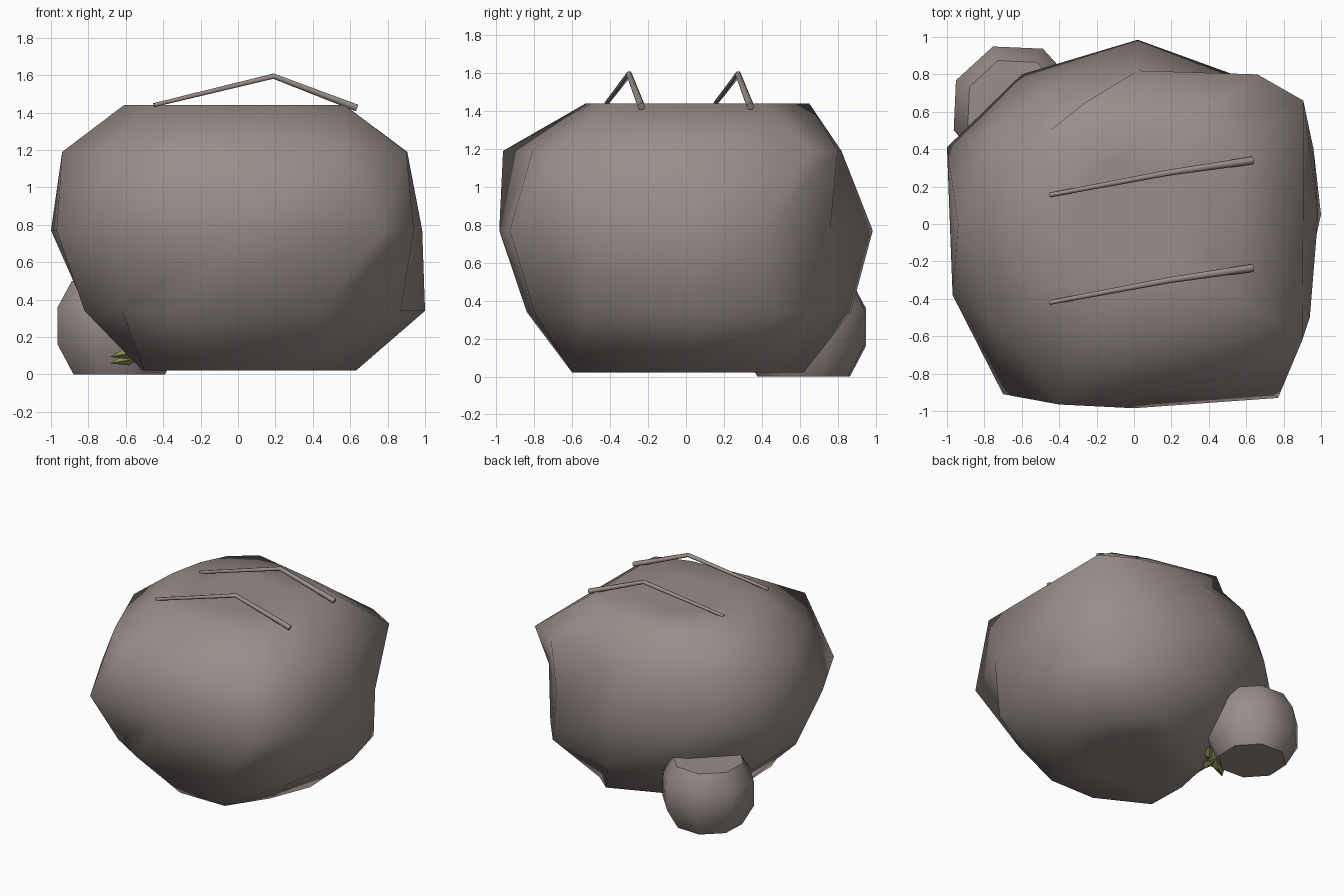
import bpy, bmesh, math, random
from mathutils import Vector, Euler

random.seed(4)
cube = bpy.data.objects.get("Cube")
if cube:
    bpy.data.objects.remove(cube)


def material(name, rgb):
    mat = bpy.data.materials.new(name)
    mat.use_nodes = True
    mat.diffuse_color = (*rgb, 1)
    shader = next(n for n in mat.node_tree.nodes if n.type == 'BSDF_PRINCIPLED')
    shader.inputs["Base Color"].default_value = (*rgb, 1)
    shader.inputs["Roughness"].default_value = 0.9
    return mat


stone = material("warm grey stone", (0.32, 0.268, 0.252))
leaf_green = material("olive green", (0.27, 0.29, 0.1))


def loft(name, rings, mat, smooth_sides=True, smooth_caps=False):
    """Skin a stack of equal-sized rings and cap both ends."""
    bm = bmesh.new()
    loops = [[bm.verts.new(p) for p in ring] for ring in rings]
    count = len(loops[0])
    for low, high in zip(loops, loops[1:]):
        for i in range(count):
            j = (i + 1) % count
            side = bm.faces.new((low[i], low[j], high[j], high[i]))
            side.smooth = smooth_sides
    for end in (loops[0], loops[-1]):
        bm.faces.new(end).smooth = smooth_caps
    bmesh.ops.recalc_face_normals(bm, faces=bm.faces)
    mesh = bpy.data.meshes.new(name)
    bm.to_mesh(mesh)
    bm.free()
    mesh.materials.append(mat)
    obj = bpy.data.objects.new(name, mesh)
    bpy.context.collection.objects.link(obj)


# Boulder: uneven cross-sections by height, each running from the -x side
# round the front, the +x side and the back
sections = {
    .02: [(-.45, .2), (-.51, -.05), (-.5, -.39), (-.1, -.6), (.3, -.6), (.5, -.3),
          (.63, .03), (.55, .33), (.43, .5), (.29, .62), (-.2, .42)],
    .34: [(-.81, .3), (-.82, -.25), (-.62, -.66), (-.32, -.84), (.45, -.8), (.87, -.53),
          (1, .05), (.89, .48), (.7, .72), (.1, .87), (-.45, .64)],
    .77: [(-1, .41), (-.97, -.38), (-.7, -.91), (0, -.985), (.77, -.93), (.94, -.5),
          (.985, .05), (.96, .4), (.64, .76), (.02, .985), (-.6, .8)],
    1.19: [(-.8, .47), (-.94, 0), (-.72, -.56), (-.4, -.965), (.56, -.81), (.9, -.62),
           (.905, .03), (.905, .66), (.66, .8), (.02, .82), (-.47, .72)],
    1.44: [(-.55, .3), (-.61, .02), (-.47, -.33), (-.2, -.53), (.3, -.5), (.57, -.41),
           (.57, 0), (.57, .42), (.3, .53), (-.26, .65), (-.45, .5)]}


def boulder_ring(z, scale=1):
    return [(x * scale, y * scale, z) for x, y in sections[z]]


rings = [boulder_ring(z) for z in sections]
rings = [boulder_ring(.02, .5)] + rings + [boulder_ring(1.44, .5)]
loft("boulder", rings, stone, smooth_caps=True)

# Small stone tucked against the back corner
small_rings = []
for z, radius in ((0, .26), (.16, .35), (.36, .35), (.5, .27)):
    ring = []
    for i in range(8):
        a = math.radians(45 * i + 20)
        ring.append((-.635 + radius * math.cos(a), .62 + radius * math.sin(a), z))
    small_rings.append(ring)
loft("small_stone", small_rings, stone)


# Two bent twigs lying over the top, thicker towards one end
def twig(name, shift):
    curve = bpy.data.curves.new(name, 'CURVE')
    curve.dimensions = '3D'
    curve.bevel_depth = .02
    curve.bevel_resolution = 1
    curve.use_fill_caps = True
    path = [(-.45, .155, 1.44, .6), (.19, .275, 1.595, .8), (.635, .34, 1.425, 1.05)]
    spline = curve.splines.new('POLY')
    spline.points.add(len(path) - 1)
    for point, (x, y, z, radius) in zip(spline.points, path):
        point.co = (x, y + shift, z, 1)
        point.radius = radius
    curve.materials.append(stone)
    obj = bpy.data.objects.new(name, curve)
    bpy.context.collection.objects.link(obj)


twig("back_twig", 0)
twig("front_twig", -.575)


# Tuft of pointed leaves in the gap between the two stones
def leaf(name, root, turn, lift, length):
    spin = Euler((0, lift, turn)).to_matrix()
    rings = []
    for along, width in ((0, .002), (.5, .05), (1, .002)):
        rings.append([Vector(root) + spin @ Vector((along * length, width * dy, width * dz))
                      for dy, dz in ((1, 0), (0, .7), (-1, 0), (0, -.7))])
    loft(name, rings, leaf_green, smooth_sides=False)


for i in range(10):
    root = (-.47 + random.uniform(-.06, .06), .32 + random.uniform(-.05, .05),
            random.uniform(.06, .14))
    leaf(f"leaf_{i + 1}", root, math.radians(50 + 24 * i),
         random.uniform(-.25, .25), random.uniform(.18, .25))
